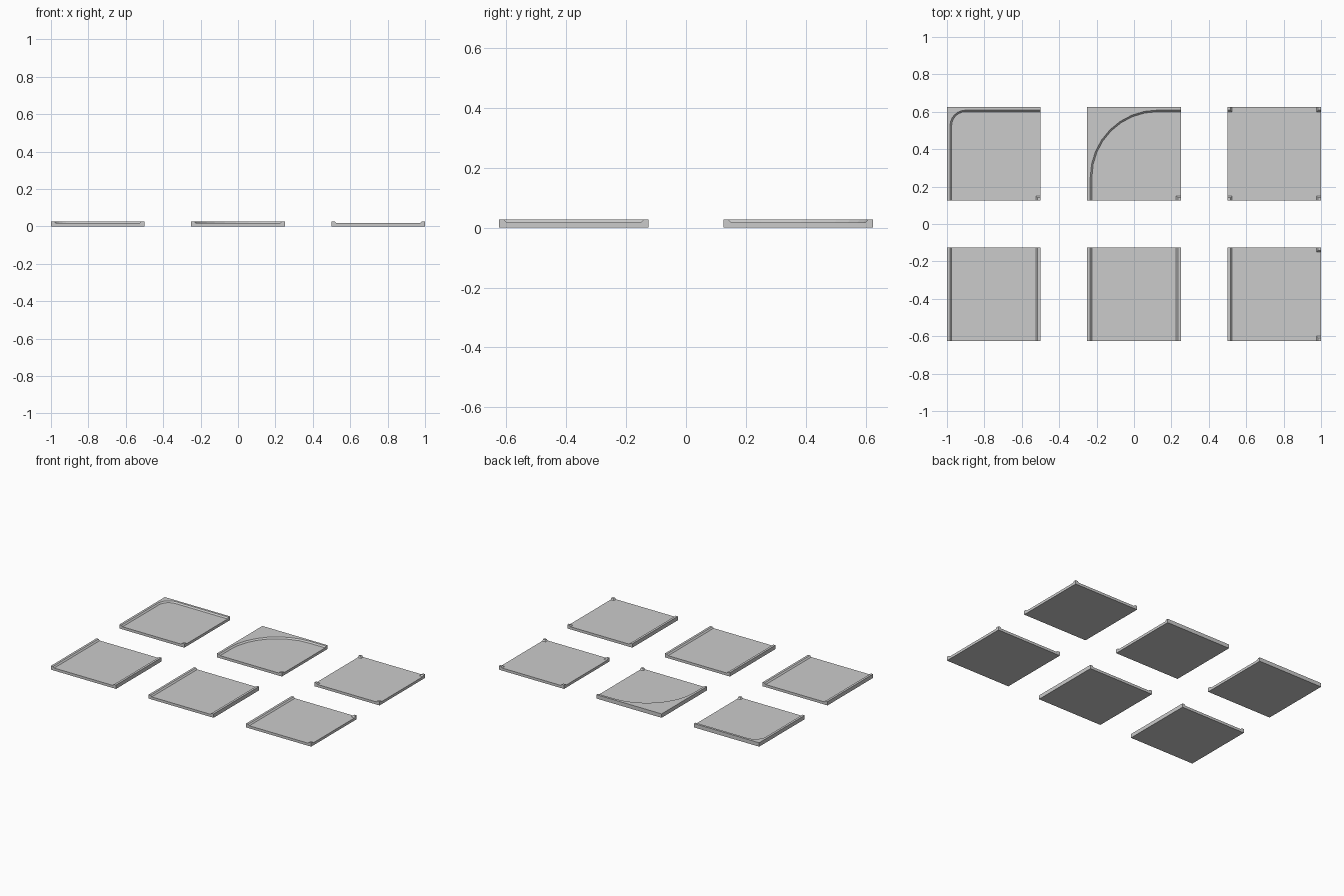
import bpy, bmesh, math
from mathutils import Matrix, Vector

if "Cube" in bpy.data.objects:
    bpy.data.objects.remove(bpy.data.objects["Cube"])

H = 0.25                     # half a tile
ROAD, TOP = 0.018, 0.027     # road surface and kerb top heights
FOOT, LIP = 0.025, 0.016     # kerb foot / lip distance from the tile edge


# Kerb shapes: path at distance d from the edge, and outer tile points (counter-clockwise)
def side(d):
    return [(H - d, -H), (H - d, H)], [(H, H), (H, -H)]


def corner(d):
    return [(H - d, -H), (H - d, -H + d), (H, -H + d)], [(H, -H)]


def bend(radius, steps):
    def path(d):
        r = radius - d
        arc = [(-H + radius + r * math.cos(a), H - radius + r * math.sin(a))
               for a in (math.pi / 2 * (1 + i / steps) for i in range(steps + 1))]
        return [(H, H - d)] + arc + [(-H + d, -H)], [(-H, -H), (-H, H), (H, H)]
    return path


def tile(name, x, y, kerbs):
    """kerbs: (shape, quarter turns) listed counter-clockwise round the road"""
    bm = bmesh.new()
    road = []
    for shape, turns in kerbs:
        rot = Matrix.Rotation(turns * math.pi / 2, 3, 'Z')

        def verts(pts, z):
            return [bm.verts.new(rot @ Vector((px, py, z))) for px, py in pts]
        foot = verts(shape(FOOT)[0], ROAD)
        lip = verts(shape(LIP)[0], TOP)
        outer = verts(shape(LIP)[1], TOP)
        bm.faces.new(lip + outer)
        for i in range(len(foot) - 1):
            bm.faces.new((foot[i], lip[i], lip[i + 1], foot[i + 1]))
        road += foot
    bm.faces.new(road)
    # walls down to the ground, then the underside
    rim = [e for e in bm.edges if e.is_boundary]
    low = bmesh.ops.extrude_edge_only(bm, edges=rim)['geom']
    for v in low:
        if isinstance(v, bmesh.types.BMVert):
            v.co.z = 0
    bmesh.ops.contextual_create(bm, geom=[e for e in low if isinstance(e, bmesh.types.BMEdge)])
    bmesh.ops.recalc_face_normals(bm, faces=bm.faces)
    mesh = bpy.data.meshes.new(name)
    bm.to_mesh(mesh)
    bm.free()
    ob = bpy.data.objects.new(name, mesh)
    ob.location = (x, y, 0)
    bpy.context.collection.objects.link(ob)


# Back row: tight bend, wide bend, crossroad
tile("road_bend_tight", -0.75, 0.375, [(corner, 0), (bend(0.10, 6), 0)])
tile("road_bend_wide", 0, 0.375, [(corner, 0), (bend(0.375, 8), 0)])
tile("road_crossing", 0.75, 0.375, [(corner, k) for k in range(4)])
# Front row: two straights, T junction
tile("road_straight_a", -0.75, -0.375, [(side, 0), (side, 2)])
tile("road_straight_b", 0, -0.375, [(side, 0), (side, 2)])
tile("road_junction", 0.75, -0.375, [(corner, 0), (corner, 1), (side, 2)])
